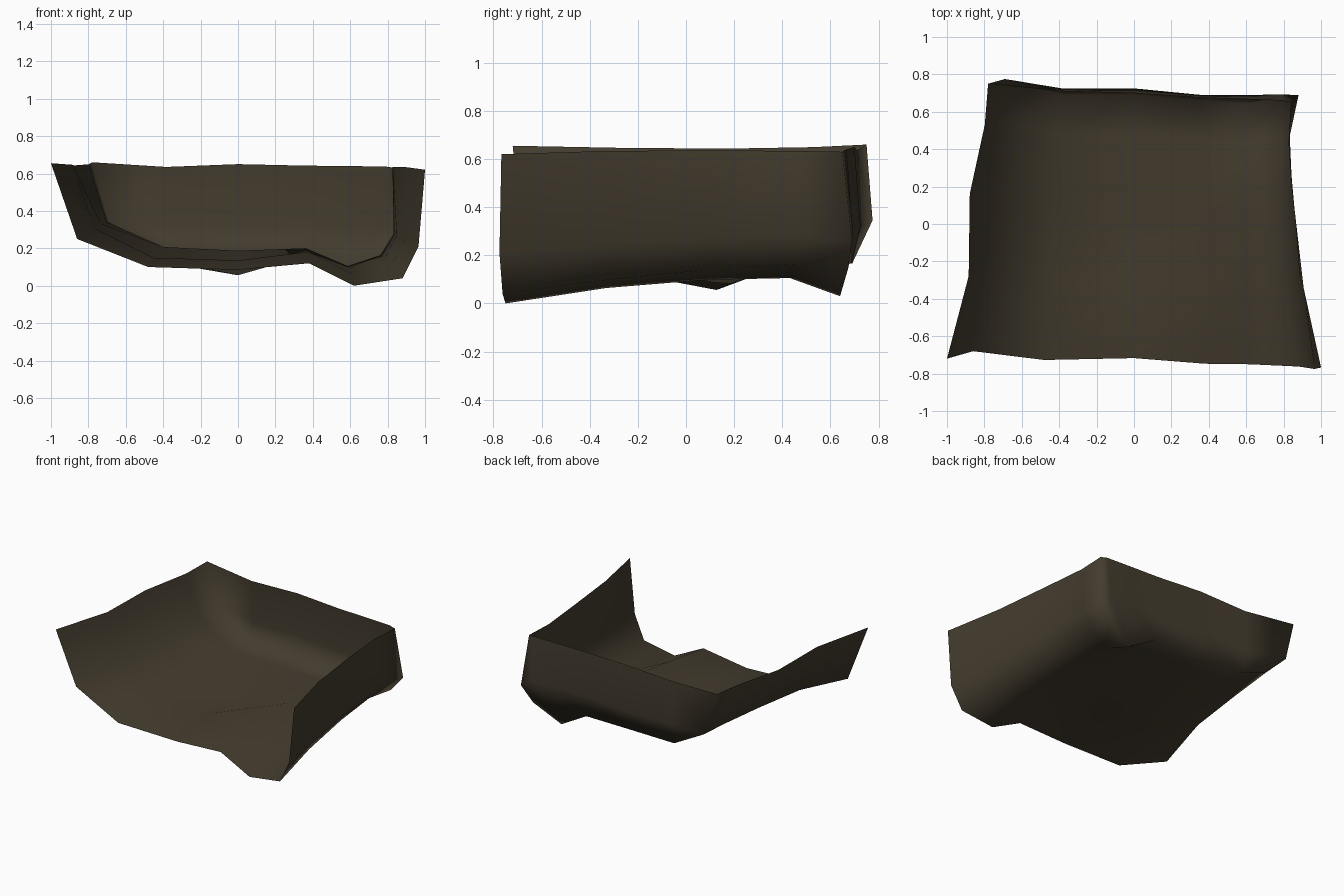
import bpy, bmesh
from mathutils import Vector

if "Cube" in bpy.data.objects:
    bpy.data.objects.remove(bpy.data.objects["Cube"])

# Cross-section of the trough at the open front and at the back
front = [(-1, -.72, .655), (-.86, -.68, .25), (-.48, -.727, .10), (0, -.717, .085), (.38, -.747, .12),
         (.62, -.75, 0), (.88, -.762, .04), (.965, -.775, .21), (1, -.767, .62)]
back = [(-.78, .75, .66), (-.69, .775, .345), (-.385, .69, .165), (0, .69, .17), (.36, .66, .156),
        (.58, .64, .03), (.79, .675, .15), (.88, .69, .26), (.84, .65, .63)]

# In-between rows: position, sideways shifts (left rim, left foot, right foot, right rim),
# height bumps per column
rows = [(0, (0, 0, 0, 0), [0] * 9),
        (.30, (.05, .04, -.05, -.045), [-.01, .03, .03, .025, .05, .055, .025, .02, .01]),
        (.60, (-.01, .025, -.065, -.046), [-.015, .025, -.01, -.08, .02, .08, .035, .03, .01]),
        (.85, (.015, .015, -.06, -.038), [-.01, .01, .052, .03, .05, .08, .03, .025, .005]),
        (1, (0, 0, 0, 0), [0] * 9)]

# Back wall above the floor columns: bulge depth, rim depth, rim height
wall = [(.725, .71, .635), (.725, .70, .65), (.69, .675, .642), (.69, .668, .64), (.692, .66, .637)]

bm = bmesh.new()

# Floor with the two side walls
grid = []
for t, shift, bumps in rows:
    dx = [shift[0], shift[1], 0, 0, 0, 0, shift[2] * .7, shift[2], shift[3]]
    line = []
    for a, b, x, z in zip(front, back, dx, bumps):
        line.append(bm.verts.new(Vector(a).lerp(Vector(b), t) + Vector((x, 0, z))))
    grid.append(line)


def bridge(a, b):
    for i in range(len(a) - 1):
        bm.faces.new((a[i], a[i + 1], b[i + 1], b[i]))


for a, b in zip(grid, grid[1:]):
    bridge(a, b)

# Back wall, bulging outward below its rim
base = grid[-1]
mid = [bm.verts.new((back[c + 2][0], w[0], .32)) for c, w in enumerate(wall)]
rim = [bm.verts.new((back[c + 2][0], w[1], w[2])) for c, w in enumerate(wall)]
bridge(base[2:7], mid)
bm.faces.new((base[1], base[2], mid[0]))
bm.faces.new((base[6], base[7], mid[-1]))
bridge([base[1]] + mid + [base[7]], [base[0]] + rim + [base[8]])

for f in bm.faces:
    f.smooth = True

mesh = bpy.data.meshes.new("rock_trough")
bm.to_mesh(mesh)
bm.free()
obj = bpy.data.objects.new("rock_trough", mesh)
bpy.context.collection.objects.link(obj)

mat = bpy.data.materials.new("dark_earth_brown")
mat.diffuse_color = (.056, .044, .027, 1)
mat.use_nodes = True
mat.node_tree.nodes["Principled BSDF"].inputs["Base Color"].default_value = mat.diffuse_color
mesh.materials.append(mat)
